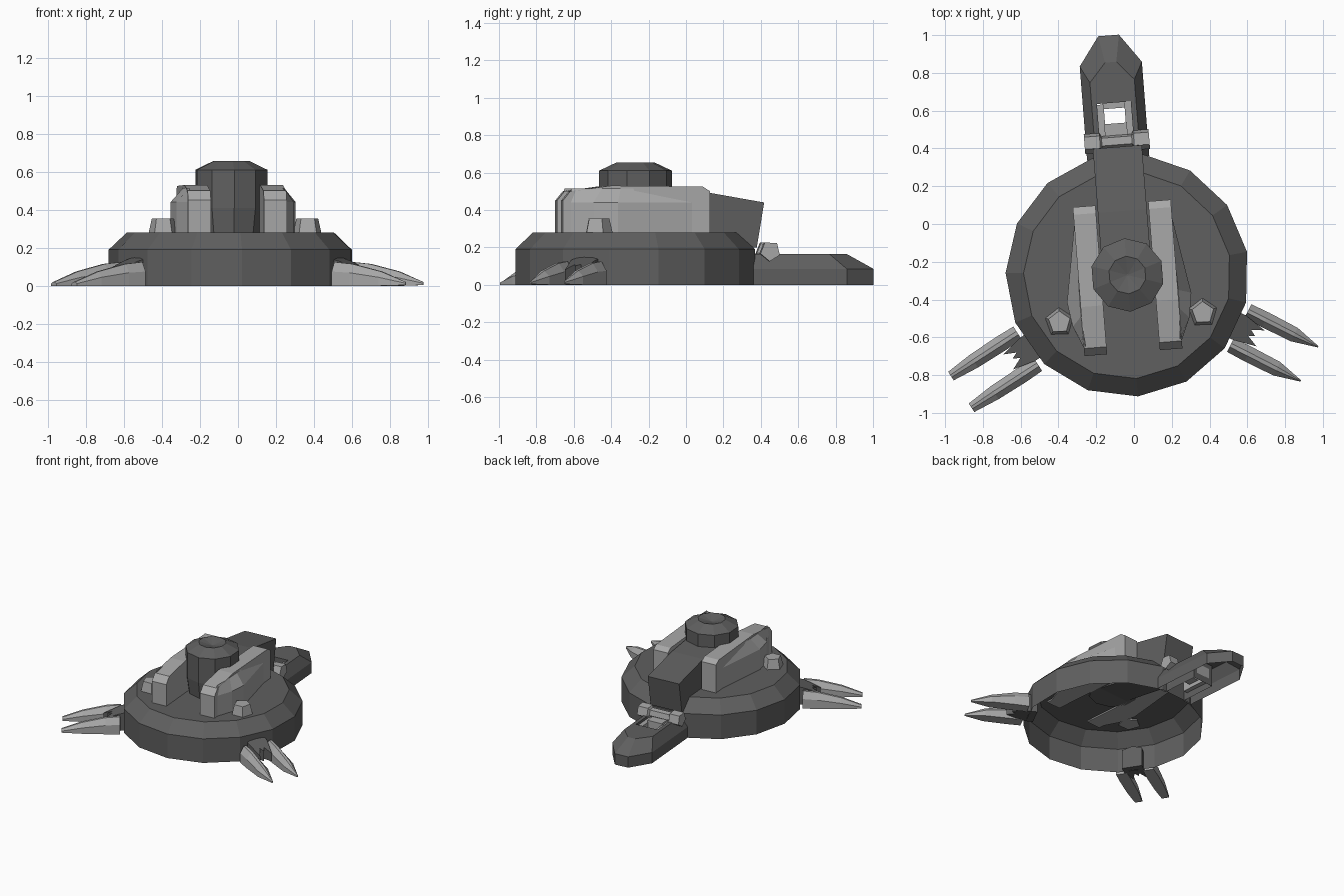
import bpy, bmesh, math
from mathutils import Matrix

if "Cube" in bpy.data.objects:
    bpy.data.objects.remove(bpy.data.objects["Cube"])

CENTRE = (-0.035, -0.27, 0)


def material(name, v):
    m = bpy.data.materials.new(name)
    m.diffuse_color = (v, v, v, 1)
    m.use_nodes = True
    m.node_tree.nodes["Principled BSDF"].inputs["Base Color"].default_value = m.diffuse_color
    return m


DARK = material("dark_grey", 0.115)
LIGHT = material("light_grey", 0.39)


def frame(deg):
    return Matrix.Translation(CENTRE) @ Matrix.Rotation(math.radians(deg), 4, 'Z')


BODY = frame(4.5)      # body axis is turned slightly


def loft(name, rings, mat, xf=BODY, bottom=True, top=True):
    """Skin a list of equal-length rings of 3D points."""
    bm = bmesh.new()
    vs = [[bm.verts.new(xf @ Matrix.Translation(p).to_translation()) for p in r] for r in rings]
    n = len(rings[0])
    for a, b in zip(vs, vs[1:]):
        for i in range(n):
            j = (i + 1) % n
            bm.faces.new((a[i], a[j], b[j], b[i]))
    if bottom:
        bm.faces.new(vs[0][::-1])
    if top:
        bm.faces.new(vs[-1])
    bmesh.ops.remove_doubles(bm, verts=bm.verts, dist=0.0005)
    bmesh.ops.recalc_face_normals(bm, faces=bm.faces)
    me = bpy.data.meshes.new(name)
    bm.to_mesh(me)
    bm.free()
    me.materials.append(mat)
    ob = bpy.data.objects.new(name, me)
    bpy.context.collection.objects.link(ob)
    return ob


def ring(r, z, n, start=0, c=(0, 0)):
    return [(c[0] + r * math.cos(math.radians(start) + math.tau * i / n),
             c[1] + r * math.sin(math.radians(start) + math.tau * i / n), z) for i in range(n)]


def level(pts, z):
    return [(x, y, z) for x, y in pts]


def slab(name, profile, u0, u1, mat):
    """Side profile (v, z) extruded across the body axis."""
    return loft(name, [[(u, v, z) for v, z in profile] for u in (u0, u1)], mat)


def box(name, x0, x1, y0, y1, z0, z1, mat):
    pts = [(x0, y0), (x1, y0), (x1, y1), (x0, y1)]
    return loft(name, [level(pts, z0), level(pts, z1)], mat)


# Round base, open underneath
F0 = frame(0)
loft("base_shell", [ring(0.645, 0, 15, -85), ring(0.645, 0.19, 15, -85),
                    ring(0.55, 0.28, 15, -85)], DARK, F0, bottom=False)

# Central hub with shallow dimpled top
loft("hub", [ring(0.175, 0.27, 10, 18), ring(0.195, 0.41, 10, 18), ring(0.195, 0.61, 10, 18),
             ring(0.1, 0.655, 10, 18), ring(0.005, 0.63, 10, 18)], DARK)

# Rear beam leaving the hub
slab("rear_beam", [(0, 0.27), (0, 0.525), (0.34, 0.5), (0.68, 0.44), (0.64, 0.2), (0.5, 0.2)],
     -0.13, 0.13, DARK)

# Upright side fins with outward bulges
fin = [(-0.41, 0.27), (-0.41, 0.45), (-0.37, 0.5), (-0.15, 0.53),
       (0.34, 0.525), (0.38, 0.5), (0.38, 0.27)]
bulge = [(0.25, 0.34), (0.33, -0.12), (0.31, -0.25), (0.25, -0.39)]
bulge_top = [(0.25, 0.3), (0.262, -0.1), (0.262, -0.2), (0.25, -0.36)]
for s, side in ((-1, "left"), (1, "right")):
    slab(side + "_fin", fin, s * 0.14, s * 0.26, LIGHT)
    loft(side + "_fin_bulge", [level([(s * x, y) for x, y in bulge], 0.27),
                               level([(s * x, y) for x, y in bulge], 0.44),
                               level([(s * x, y) for x, y in bulge_top], 0.515)], LIGHT)

# Small five-sided knobs on the deck
for name, x, y in (("left_knob", -0.395, -0.52), ("right_knob", 0.365, -0.47)):
    c = (x - CENTRE[0], y - CENTRE[1])
    loft(name, [ring(0.08, 0.27, 5, 20, c), ring(0.06, 0.355, 5, 20, c)], LIGHT, F0)

# Rear arm: notched shell, bevelled on top, open underneath


def arm_outline(w, shoulder, tip_w, tip):
    right = [(0.09, 0.915), (0.09, 0.62), (w, 0.62), (w, shoulder), (tip_w, tip)]
    return right + [(-x, y) for x, y in right[::-1]]


wide = arm_outline(0.165, 1.12, 0.055, 1.272)
loft("rear_arm", [level(wide, 0), level(wide, 0.085),
                  level(arm_outline(0.118, 1.03, 0.03, 1.13), 0.165)], DARK, bottom=False)

# Hinge barrel, waisted in the middle, and the frame in the notch
barrel = [(-0.172, 0.055), (-0.09, 0.055), (-0.08, 0.035), (0.08, 0.035),
          (0.09, 0.055), (0.172, 0.055)]
loft("hinge_barrel", [[(u, 0.71 + y, 0.18 + z) for y, z, _ in ring(r, 0, 5, 50)]
                      for u, r in barrel], LIGHT)
for s, side in ((-1, "left"), (1, "right")):
    box(side + "_notch_rail", s * 0.055, s * 0.09, 0.66, 0.91, 0.05, 0.145, LIGHT)
box("notch_crossbar", -0.06, 0.06, 0.72, 0.805, 0.08, 0.16, LIGHT)
box("notch_back_strip", -0.06, 0.06, 0.885, 0.915, 0.05, 0.13, LIGHT)

# Claw pairs with forked brackets


def claw(name, xf, v, blunt):
    sections = [(0.655, 0.04, 0.0, 0.125), (0.76, 0.043, 0.0, 0.115), (0.93, 0.04, 0.0, 0.075)]
    sections.append((1.075, 0.027, 0.0, 0.02) if blunt else (1.072, 0.004, 0.004, 0.02))
    rings = []
    for u, w, lo, hi in sections:
        mid = lo + (hi - lo) * 0.6
        rings.append([(u, v - w, lo), (u, v + w, lo), (u, v + w, mid),
                      (u, v + w * 0.25, hi), (u, v - w * 0.25, hi), (u, v - w, mid)])
    loft(name, rings, LIGHT, xf)


fork = [(0.58, -0.075, 0.15), (0.66, -0.07, 0.13), (0.78, -0.045, 0.08), (0.715, -0.015, 0.11),
        (0.75, 0.0, 0.1), (0.715, 0.02, 0.11), (0.78, 0.05, 0.08), (0.66, 0.075, 0.13),
        (0.58, 0.075, 0.15), (0.58, 0.0, 0.17)]
for side, deg, offsets, blunt in (("right", -27, (0.12, -0.083), False),
                                  ("left", 213, (-0.06, 0.14), True)):
    xf = frame(deg)
    mid = sum(offsets) / 2
    pts = [(u, v + mid, z) for u, v, z in fork]
    loft(side + "_claw_bracket", [[(u, v, 0.02 if u > 0.67 else 0.0) for u, v, _ in pts], pts],
         DARK, xf)
    for i, v in enumerate(offsets):
        claw(f"{side}_claw_{i + 1}", xf, v, blunt)
